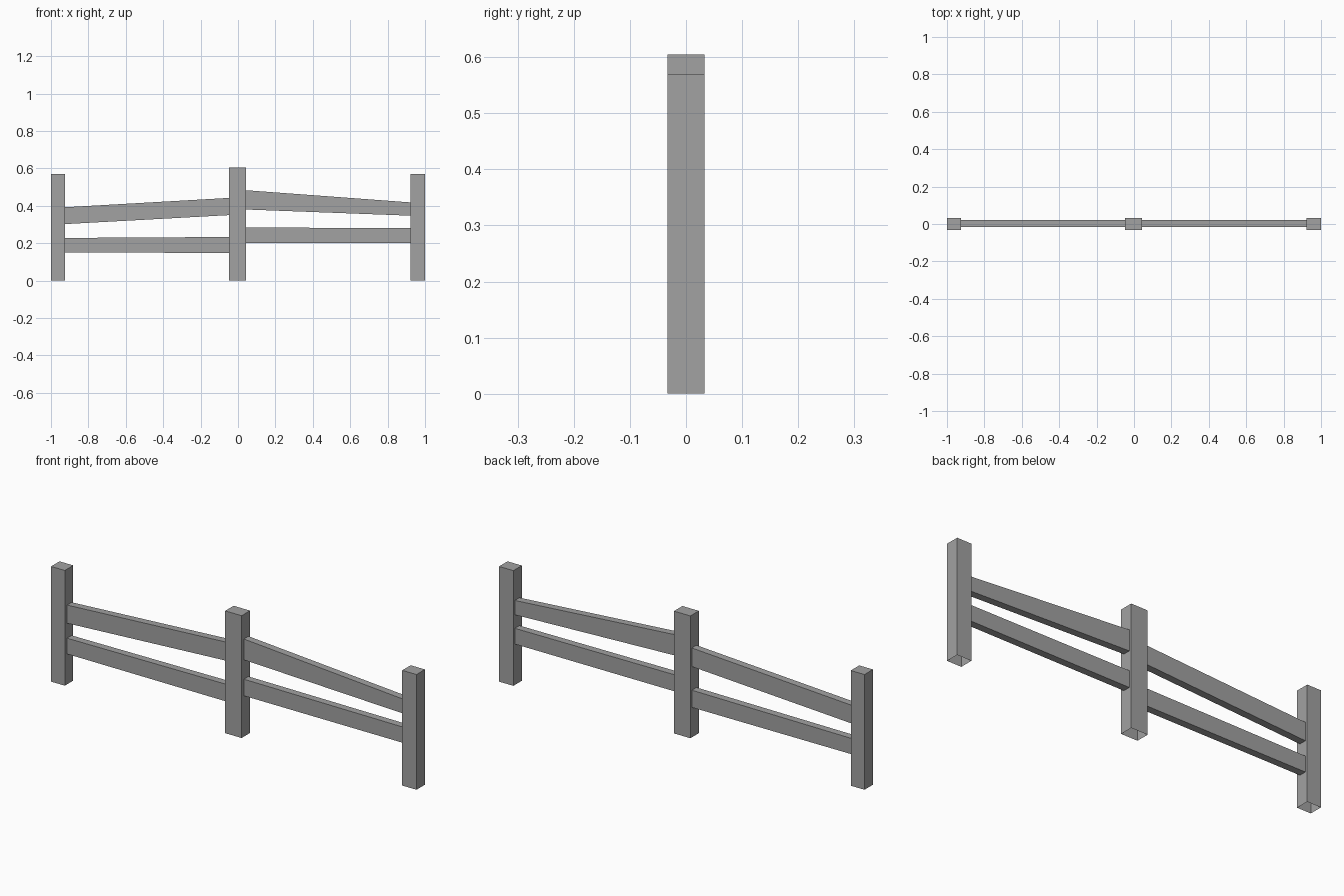
import bpy
import bmesh

default = bpy.data.objects.get("Cube")
if default:
    bpy.data.objects.remove(default, do_unlink=True)

# One flat grey for the whole fence
grey = bpy.data.materials.new("weathered_grey")
grey.use_nodes = True
colour = (0.36, 0.36, 0.36, 1)
grey.diffuse_color = colour
grey.node_tree.nodes["Principled BSDF"].inputs["Base Color"].default_value = colour


def beam(name, start, end, y_range, open_sides):
    """Box between two upright ends, each (x, bottom, top), without its hidden faces."""
    bm = bmesh.new()
    bmesh.ops.create_cube(bm, size=2)
    for v in bm.verts:
        x, low, high = end if v.co.x > 0 else start
        y = y_range[v.co.y > 0]
        v.co = (x, y, high if v.co.z > 0 else low)
    bm.normal_update()
    hidden = [f for f in bm.faces if open_sides(f.normal)]
    bmesh.ops.delete(bm, geom=hidden, context="FACES")
    mesh = bpy.data.meshes.new(name)
    bm.to_mesh(mesh)
    bm.free()
    mesh.materials.append(grey)
    obj = bpy.data.objects.new(name, mesh)
    bpy.context.collection.objects.link(obj)


# Posts, open underneath
for name, x0, x1, height in (
    ("right_post", -1, -0.925, 0.57),
    ("middle_post", -0.047, 0.043, 0.605),
    ("left_post", 0.922, 1, 0.57),
):
    beam(name, (x0, 0, height), (x1, 0, height), (-0.033, 0.033),
         lambda n: n.z < -0.9)

# Sloping rails, open where they butt against the posts
for name, start, end in (
    ("right_upper_rail", (-0.925, 0.302, 0.392), (-0.047, 0.35, 0.442)),
    ("right_lower_rail", (-0.925, 0.15, 0.228), (-0.047, 0.148, 0.233)),
    ("left_upper_rail", (0.043, 0.38, 0.483), (0.922, 0.347, 0.418)),
    ("left_lower_rail", (0.043, 0.202, 0.284), (0.922, 0.202, 0.28)),
):
    beam(name, start, end, (-0.015, 0.021), lambda n: abs(n.x) > 0.9)
